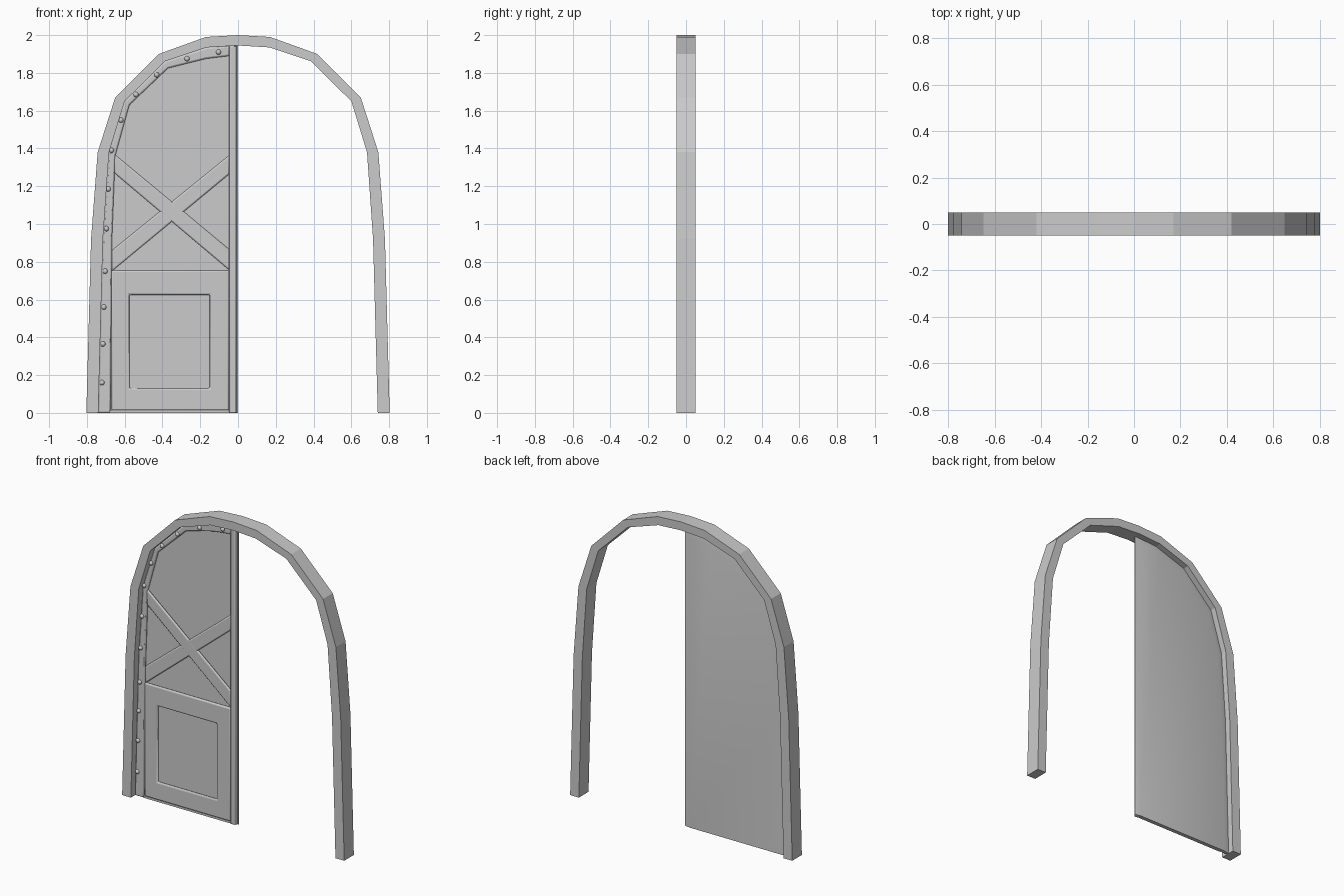
import bpy, bmesh
from mathutils import Matrix

if "Cube" in bpy.data.objects:
    bpy.data.objects.remove(bpy.data.objects["Cube"])


def make(name, bm, smooth=None, bevel=0):
    bmesh.ops.recalc_face_normals(bm, faces=bm.faces)
    me = bpy.data.meshes.new(name)
    bm.to_mesh(me)
    bm.free()
    ob = bpy.data.objects.new(name, me)
    bpy.context.collection.objects.link(ob)
    if bevel:
        m = ob.modifiers.new("soft_edges", 'BEVEL')
        m.width, m.segments, m.limit_method = bevel, 2, 'ANGLE'
    if smooth:
        bpy.ops.object.select_all(action='DESELECT')
        ob.select_set(True)
        bpy.context.view_layer.objects.active = ob
        bpy.ops.object.shade_smooth_by_angle(angle=smooth)
    return ob


def loft(name, layers, **kw):
    """Capped solid through matching XZ outlines, each at its own y."""
    bm = bmesh.new()
    rings = [[bm.verts.new((x, y, z)) for x, z in loop] for loop, y in layers]
    for a, b in zip(rings, rings[1:]):
        for i in range(len(a)):
            j = (i + 1) % len(a)
            bm.faces.new((a[i], a[j], b[j], b[i]))
    bm.faces.new(rings[0])
    bm.faces.new(rings[-1])
    return make(name, bm, **kw)


def band(name, outer, inner, y0, y1, closed=False, **kw):
    """Solid strip between two matching XZ lines."""
    bm = bmesh.new()
    secs = [[bm.verts.new((p[0], y, p[1])) for p, y in
             ((o, y0), (n, y0), (n, y1), (o, y1))] for o, n in zip(outer, inner)]
    pairs = list(zip(secs, secs[1:]))
    if closed:
        pairs.append((secs[-1], secs[0]))
    else:
        bm.faces.new(secs[0])
        bm.faces.new(secs[-1])
    for a, b in pairs:
        for i in range(4):
            j = (i + 1) % 4
            bm.faces.new((a[i], a[j], b[j], b[i]))
    return make(name, bm, **kw)


def mirrored(half):
    return half + [(-x, z) for x, z in reversed(half[:-1])]


# Arched door frame, flat facets
outer = [(-.803, 0), (-.778, .92), (-.743, 1.38), (-.65, 1.67), (-.42, 1.9), (-.17, 1.99), (0, 2)]
inner = [(-.74, 0), (-.715, .92), (-.683, 1.38), (-.6, 1.65), (-.385, 1.862), (-.165, 1.935), (0, 1.945)]
band("door_frame", mirrored(outer), mirrored(inner), -.05, .05)

# Door leaf backing plate with a chamfered rear edge
leaf = inner + [(0, 0)]
rear = [(-.37 + (x + .37) * .9, .01 + (z - .01) * .975) for x, z in leaf]
loft("door_leaf", [(leaf, .006), (leaf, .01), (rear, .018)], smooth=.5)

# Riveted edge strip following the arch
strip_out = inner[:-1] + [(-.045, 1.942)]
strip_in = [(-.675, 0), (-.667, .92), (-.65, 1.36), (-.575, 1.63), (-.37, 1.825), (-.17, 1.875), (-.045, 1.89)]
band("edge_strip", strip_out, strip_in, -.01, .008, bevel=.008, smooth=.7)

# Upright batten on the meeting edge
loft("meeting_batten", [(q, y) for q, y in (
    ([(-.05, 0), (-.007, 0), (-.007, 1.944), (-.05, 1.942)], .008),
    ([(-.045, 0), (-.012, 0), (-.012, 1.944), (-.045, 1.942)], -.014))], bevel=.005, smooth=.8)

# Crossed braces
loft("brace_falling", [([(-.655, 1.37), (-.655, 1.27), (-.045, .755), (-.045, .865)], y)
                       for y in (.008, -.01)], bevel=.008, smooth=.8)
loft("brace_rising", [([(-.668, .86), (-.668, .75), (-.045, 1.265), (-.045, 1.365)], y)
                      for y in (.008, -.0095)], bevel=.008, smooth=.8)


# Lower square panel surround
def rect(x0, x1, z0, z1):
    return [(x0, z0), (x1, z0), (x1, z1), (x0, z1)]


band("lower_panel_surround", rect(-.67, -.047, .012, .755), rect(-.575, -.15, .13, .625),
     -.01, .008, closed=True, bevel=.012, smooth=.8)

# Bottom rail
loft("bottom_rail", [(rect(-.68, -.045, 0, .014), y) for y in (.008, -.008)])

# Rivets along the edge strip
spots = [(-.72, .16), (-.715, .365), (-.71, .56), (-.703, .75), (-.697, .975), (-.687, 1.185),
         (-.67, 1.39), (-.62, 1.55), (-.54, 1.685), (-.43, 1.79), (-.27, 1.875), (-.103, 1.91)]
bm = bmesh.new()
for x, z in spots:
    bmesh.ops.create_uvsphere(bm, u_segments=10, v_segments=6, radius=.014,
                              matrix=Matrix.Translation((x, -.01, z)))
make("rivets", bm, smooth=1.0)
